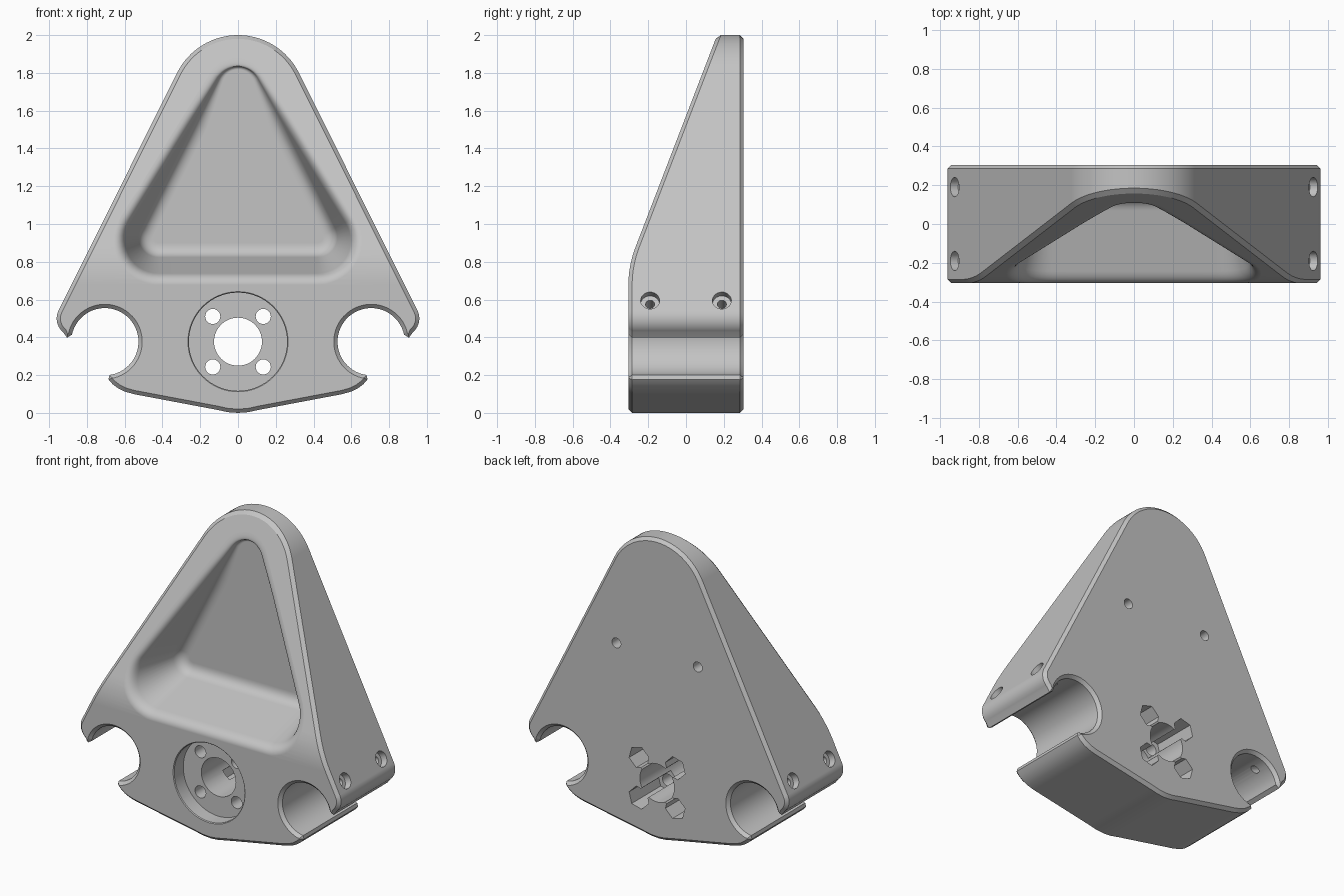
import bpy, bmesh
from math import sin, cos, radians, pi
from mathutils import Vector, Matrix

if "Cube" in bpy.data.objects:
    bpy.data.objects.remove(bpy.data.objects["Cube"], do_unlink=True)

HALF = 0.305       # half the thickness
CHAMFER = 0.02
BEND = (0.68, 0.88)  # heights where the front face bends back
LEAN = 0.385


def front_y(z):
    """Depth of the front face at a height: upright, rounded bend, then leaning."""
    if z < BEND[0]:
        return -HALF
    if z < BEND[1]:
        return -HALF + LEAN * (z - BEND[0]) ** 2 / (2 * (BEND[1] - BEND[0]))
    return -HALF + LEAN * (z - (BEND[0] + BEND[1]) / 2)


def arc(cx, cz, r, a0, a1, n):
    steps = [radians(a0 + (a1 - a0) * i / n) for i in range(n + 1)]
    return [(cx + r * cos(a), cz + r * sin(a)) for a in steps]


def ngon(cx, cz, r, n, phase=0):
    return arc(cx, cz, r, phase, phase + 360, n)[:-1]


def ring(points, y):
    return [Vector((x, y, z)) for x, z in points]


def loft(rings):
    """Closed solid through a list of equal rings."""
    bm = bmesh.new()
    rows = [[bm.verts.new(p) for p in r] for r in rings]
    n = len(rows[0])
    for a, b in zip(rows, rows[1:]):
        for i in range(n):
            bm.faces.new((a[i], a[(i + 1) % n], b[(i + 1) % n], b[i]))
    bm.faces.new(rows[0])
    bm.faces.new(rows[-1])
    bmesh.ops.recalc_face_normals(bm, faces=bm.faces)
    return bm


def make_object(name, bm, matrix=None):
    mesh = bpy.data.meshes.new(name)
    if matrix:
        bm.transform(matrix)
    bm.to_mesh(mesh)
    bm.free()
    obj = bpy.data.objects.new(name, mesh)
    bpy.context.collection.objects.link(obj)
    return obj


def prism(name, points, y0, y1, matrix=None):
    return make_object(name, loft([ring(points, y0), ring(points, y1)]), matrix)


# Outline of the right half, from the crown down to the keel
half = arc(0, 1.64, 0.36, 90, 26.6, 16)
half += arc(0.865, 0.5, 0.095, 26.6, -50, 10)
half += [(0.905, 0.398)]
half += arc(0.705, 0.377, 0.178, 12, 262, 40)
half += [(0.686, 0.178), (0.665, 0.153), (0.635, 0.13), (0.6, 0.113), (0.55, 0.099)]
half += [(0.11, 0.016), (0.055, 0.004), (0, 0)]
outline = half + [(-x, z) for x, z in reversed(half[1:-1])]


def inset(points, d):
    result = []
    for i, p in enumerate(points):
        p = Vector(p)
        e0 = (p - Vector(points[i - 1])).normalized()
        e1 = (Vector(points[(i + 1) % len(points)]) - p).normalized()
        t = (e0 + e1).normalized()
        result.append((p.x + t.y * d, p.y - t.x * d))
    return result


# Chamfered slab, sliced at the bend so that its front can lean back
inner = inset(outline, CHAMFER)
bm = loft([ring(inner, HALF), ring(outline, HALF - CHAMFER),
           ring(outline, CHAMFER - HALF), ring(inner, -HALF)])
for k in range(9):
    z = BEND[0] + (BEND[1] - BEND[0]) * k / 8
    bmesh.ops.bisect_plane(bm, geom=bm.verts[:] + bm.edges[:] + bm.faces[:],
                           plane_co=(0, 0, z), plane_no=(0, 0, 1), dist=1e-5)
for v in bm.verts:
    if v.co.y < 0:
        v.co.y += front_y(v.co.z) + HALF
body = make_object("bracket_body", bm)
cutters = []

# Pocket: rounded triangle with sloping walls and filleted floor and rim
FLOOR, DRAFT = 0.13, 0.27
corners = [(0, 1.72, 0.11, 28, 152), (-0.42, 0.93, 0.09, 152, 270),
           (0.42, 0.93, 0.09, 270, 388)]
stations = []
for i, (cx, cz, r, a0, a1) in enumerate(corners):
    stations += [(cx, cz, r, a0 + (a1 - a0) * k / 14) for k in range(15)]
    nx, nz, nr = corners[(i + 1) % 3][:3]
    for k in range(1, 10):
        f = k / 10
        stations.append((cx + (nx - cx) * f, cz + (nz - cz) * f, r + (nr - r) * f, a1))


def curve(a, b, c, n=7):
    return [a * (1 - t) ** 2 + b * 2 * t * (1 - t) + c * t * t
            for t in [k / n for k in range(n + 1)]]


def pocket_column(cx, cz, r, angle):
    c, s = cos(radians(angle)), sin(radians(angle))

    def at(d, y=None):
        z = cz + s * (r + d)
        return Vector((cx + c * (r + d), front_y(z) if y is None else y, z))

    lo, hi = 0, 0.3
    for _ in range(30):
        mid = (lo + hi) / 2
        if FLOOR - mid / DRAFT > at(mid).y:
            lo = mid
        else:
            hi = mid
    depth = lo / DRAFT
    t = min(0.06, 0.45 * depth)
    low = curve(at(-t, FLOOR), at(0, FLOOR), at(t * DRAFT, FLOOR - t))
    rim = curve(at(lo - t * DRAFT, FLOOR - depth + t), at(lo), at(lo + 0.045))
    return low + rim + [at(lo + 0.045, -0.8)]


columns = [pocket_column(*s) for s in stations]
cutters.append(make_object("pocket_cutter", loft(list(zip(*columns)))))

# Round seat in front, with a softened lip, and its bore
HUB = 0.377
cutters.append(prism("seat_cutter", ngon(0, HUB, 0.26, 64), -0.5, -0.205))
cutters.append(make_object("lip_cutter", loft([
    ring(ngon(0, HUB, 0.275, 64), -0.315), ring(ngon(0, HUB, 0.255, 64), -0.295)])))
cutters.append(prism("bore_cutter", ngon(0, HUB, 0.127, 48), -0.5, 0.5))

# Bolt holes with nut pockets behind, joined by a cross slot
for angle in (45, 135, 225, 315):
    a = radians(angle)
    x, z = 0.189 * cos(a), HUB + 0.189 * sin(a)
    cutters.append(prism("bolt_cutter", ngon(x, z, 0.04, 24), -0.5, 0.5))
    cutters.append(prism("nut_cutter", ngon(x, z, 0.075, 6, angle), 0.0, 0.5))
for angle in (45, 135):
    turn = Matrix.Translation((0, 0, HUB)) @ Matrix.Rotation(radians(angle), 4, "Y")
    slot = [(-0.19, -0.035), (0.19, -0.035), (0.19, 0.035), (-0.19, 0.035)]
    cutters.append(prism("slot_cutter", slot, 0.0, 0.5, turn))

# Blind holes in the back
for side in (-1, 1):
    cutters.append(prism("back_hole_cutter", ngon(side * 0.3, 1.23, 0.033, 24), 0.2, 0.5))

# Clamp screws through the side flanks into the round notches
for side in (-1, 1):
    inward = Vector((-side * 0.894, 0, -0.447))
    turn = Vector((0, 1, 0)).rotation_difference(inward).to_matrix().to_4x4()
    for y in (-0.19, 0.19):
        place = Matrix.Translation((side * 0.924, y, 0.595)) @ turn
        cutters.append(prism("screw_head_cutter", ngon(0, 0, 0.05, 24), -0.1, 0.045, place))
        cutters.append(prism("screw_cutter", ngon(0, 0, 0.024, 20), -0.1, 0.2, place))

# Cut everything away, then drop the cutters
bpy.ops.object.select_all(action="DESELECT")
bpy.context.view_layer.objects.active = body
body.select_set(True)
for cutter in cutters:
    cutter.hide_render = True
    mod = body.modifiers.new("cut", "BOOLEAN")
    mod.operation = "DIFFERENCE"
    mod.solver = "EXACT"
    mod.object = cutter
    bpy.ops.object.modifier_apply(modifier=mod.name)
    bpy.data.objects.remove(cutter, do_unlink=True)

# Plain grey finish
grey = bpy.data.materials.new("plain_grey")
grey.use_nodes = True
colour = (0.55, 0.55, 0.55, 1)
grey.diffuse_color = colour
grey.node_tree.nodes["Principled BSDF"].inputs["Base Color"].default_value = colour
body.data.materials.clear()
body.data.materials.append(grey)
bpy.ops.object.shade_smooth_by_angle(angle=radians(30))
weighted = body.modifiers.new("even_shading", "WEIGHTED_NORMAL")
weighted.keep_sharp = True
